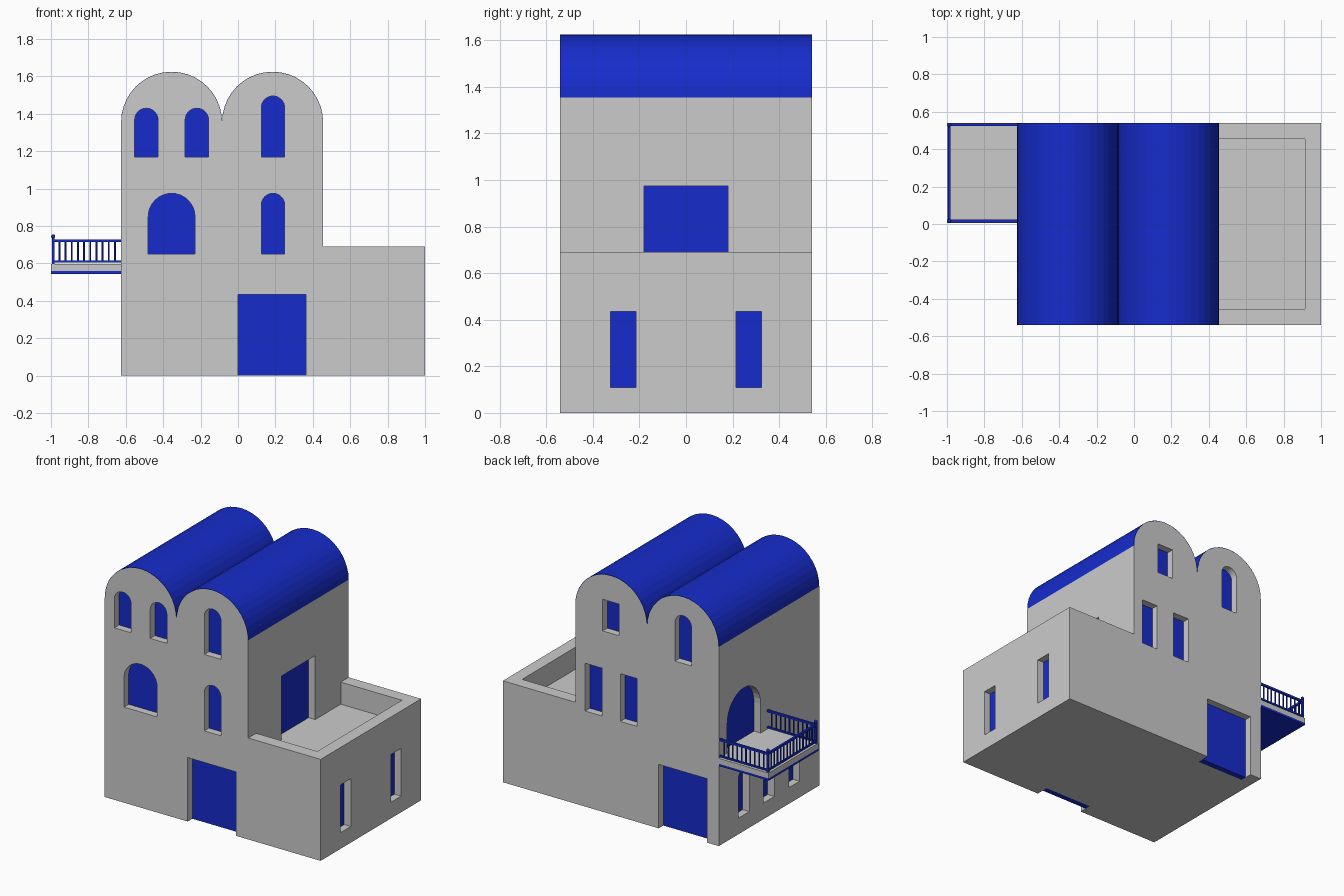
import bpy, bmesh, math
from mathutils import Matrix, Vector

if "Cube" in bpy.data.objects:
    bpy.data.objects.remove(bpy.data.objects["Cube"])

blue = bpy.data.materials.new("blue_paint")
blue.diffuse_color = (0.008, 0.025, 0.6, 1)
blue.use_nodes = True
blue.node_tree.nodes["Principled BSDF"].inputs["Base Color"].default_value = blue.diffuse_color


def finish(bm, name, mat=None):
    bmesh.ops.recalc_face_normals(bm, faces=bm.faces)
    me = bpy.data.meshes.new(name)
    bm.to_mesh(me)
    bm.free()
    ob = bpy.data.objects.new(name, me)
    bpy.context.collection.objects.link(ob)
    if mat:
        me.materials.append(mat)
    return ob


def prism(bm, pts, d0, d1, m=Matrix()):
    """Extrude an (x, z) outline along y from d0 to d1."""
    face = bm.faces.new([bm.verts.new(m @ Vector((x, d0, z))) for x, z in pts])
    new = bmesh.ops.extrude_face_region(bm, geom=[face])["geom"]
    vec = m.to_3x3() @ Vector((0, d1 - d0, 0))
    bmesh.ops.translate(bm, verts=[v for v in new if isinstance(v, bmesh.types.BMVert)], vec=vec)


def box(bm, lo, hi):
    lo, hi = Vector(lo), Vector(hi)
    m = Matrix.Translation((lo + hi) / 2) @ Matrix.Diagonal((*(hi - lo), 1))
    bmesh.ops.create_cube(bm, size=1, matrix=m)


def arc(cx, cz, r, n):
    """Half circle from right to left."""
    return [(cx + r * math.cos(math.pi * i / n), cz + r * math.sin(math.pi * i / n))
            for i in range(n + 1)]


def carve(ob, cutter):
    mod = ob.modifiers.new("openings", 'BOOLEAN')
    mod.operation, mod.solver, mod.object = 'DIFFERENCE', 'EXACT', cutter
    bpy.context.view_layer.objects.active = ob
    bpy.ops.object.modifier_apply(modifier=mod.name)
    bpy.data.objects.remove(cutter)


# Main tower with two vaulted gables
W, E, D, SPRING, R = -0.625, 0.455, 0.54, 1.355, 0.27
VAULTS = (0.185, -0.355)
SEG = 20
outline = [(W, 0), (E, 0), (E, SPRING)]
for c in VAULTS:
    pts = arc(c, SPRING, R - 0.002, SEG)
    outline += pts[1:-1] + [(c - R, SPRING)]
bm = bmesh.new()
prism(bm, outline, -D, D)
walls = finish(bm, "house_walls")

# Thin blue roof skins
for name, c in zip(("roof_vault_right", "roof_vault_left"), VAULTS):
    bm = bmesh.new()
    prism(bm, arc(c, SPRING, R, SEG) + arc(c, SPRING, R - 0.004, SEG)[::-1], -D, D)
    finish(bm, name, blue)

# Side wing with sunken terrace
bm = bmesh.new()
box(bm, (E, -D, 0), (1, D, 0.69))
wing = finish(bm, "side_wing")

# Openings: each cuts a pocket and fills its back half with a blue panel
SIDES = {"front": (0, D), "back": (180, D), "right": (90, E), "left": (-90, -W), "wing": (90, 1.0)}
FLIP = ("back", "left")
# name, side, centre, bottom, width, height, arched
OPENINGS = [
    ("front_door", "front", 0.182, 0, 0.365, 0.435, False),
    ("front_big_window", "front", -0.355, 0.65, 0.25, 0.325, True),
    ("front_mid_window", "front", 0.187, 0.65, 0.125, 0.325, True),
    ("front_top_window_right", "front", 0.187, 1.17, 0.125, 0.325, True),
    ("front_top_window_a", "front", -0.49, 1.17, 0.125, 0.26, True),
    ("front_top_window_b", "front", -0.22, 1.17, 0.125, 0.26, True),
    ("back_door", "back", -0.355, 0, 0.365, 0.435, False),
    ("back_mid_window_a", "back", 0.318, 0.65, 0.125, 0.325, False),
    ("back_mid_window_b", "back", 0.053, 0.65, 0.125, 0.325, False),
    ("back_top_window", "back", 0.187, 1.23, 0.125, 0.215, False),
    ("back_top_arch_window", "back", -0.357, 1.17, 0.125, 0.325, True),
    ("terrace_door", "right", 0, 0.54, 0.36, 0.435, False),
    ("balcony_door", "left", 0.27, 0.597, 0.36, 0.378, True),
]
OPENINGS += [(f"left_window_{i}", "left", y, 0.11, 0.115, 0.325, True)
             for i, y in enumerate((-0.27, 0, 0.27))]
OPENINGS += [(f"wing_window_{i}", "wing", y, 0.11, 0.11, 0.325, False)
             for i, y in enumerate((-0.27, 0.27))]

cut_walls, cut_wing = bmesh.new(), bmesh.new()
for name, side, c, z, w, h, arched in OPENINGS:
    angle, dist = SIDES[side]
    m = Matrix.Rotation(math.radians(angle), 4, 'Z') @ Matrix.Translation((0, -dist, 0))
    u = -c if side in FLIP else c
    top = arc(u, z + h - w / 2, w / 2, 16) if arched else [(u + w / 2, z + h), (u - w / 2, z + h)]

    def shape(bottom):
        return [(u - w / 2, bottom), (u + w / 2, bottom)] + top

    prism(cut_wing if side == "wing" else cut_walls,
          shape(z if z else -0.02), -0.02, 0.09, m)
    bm = bmesh.new()
    prism(bm, shape(z), 0.05, 0.09, m)
    finish(bm, name, blue)

box(cut_wing, (E - 0.05, -0.455, 0.54), (0.915, 0.455, 0.8))
carve(walls, finish(cut_walls, "wall_cutter"))
carve(wing, finish(cut_wing, "wing_cutter"))

# Balcony slab and blue underside
X0, Y0, Y1 = -1.0, 0.005, D
bm = bmesh.new()
box(bm, (X0, Y0, 0.56), (W, Y1, 0.597))
finish(bm, "balcony_slab")
bm = bmesh.new()
box(bm, (X0, Y0, 0.545), (W, Y1, 0.56))
finish(bm, "balcony_underside", blue)

# Balcony railing: rails and balusters on three sides
RX, RY0, RY1 = -0.988, 0.016, 0.53
rails, balusters, posts = bmesh.new(), bmesh.new(), bmesh.new()
runs = (((RX, RY0), (W, RY0), 11), ((RX, RY1), (W, RY1), 11), ((RX, RY0), (RX, RY1), 15))
for a, b, n in runs:
    a, b = Vector(a), Vector(b)
    across = Vector((0, 1)) if a.y == b.y else Vector((1, 0))
    for z0, z1, half in ((0.605, 0.616, 0.005), (0.715, 0.729, 0.007)):
        box(rails, (*(a - across * half), z0), (*(b + across * half), z1))
    for i in range(1, n):
        p = a.lerp(b, i / n)
        bmesh.ops.create_cone(balusters, cap_ends=True, segments=8, radius1=0.005, radius2=0.005,
                              depth=0.1, matrix=Matrix.Translation((*p, 0.666)))
finish(rails, "balcony_rails", blue)
finish(balusters, "balcony_balusters", blue)

# Corner posts with ball finials
for y in (RY0, RY1):
    box(posts, (RX - 0.007, y - 0.007, 0.597), (RX + 0.007, y + 0.007, 0.737))
    bmesh.ops.create_uvsphere(posts, u_segments=12, v_segments=8, radius=0.011,
                              matrix=Matrix.Translation((RX, y, 0.745)))
finish(posts, "balcony_posts", blue)
